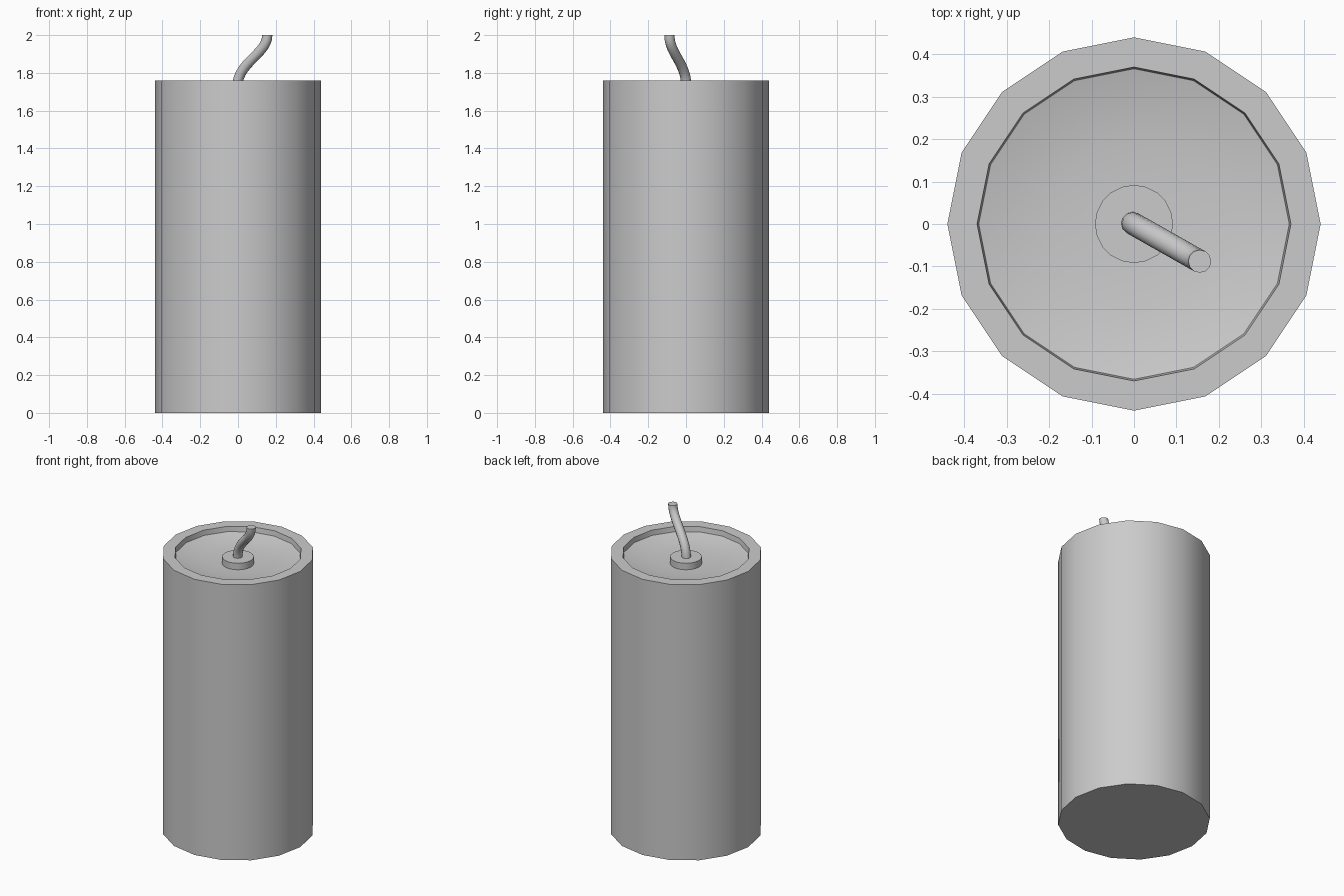
import bpy, bmesh, math

if "Cube" in bpy.data.objects:
    bpy.data.objects.remove(bpy.data.objects["Cube"])


def smooth(obj, degrees=40):
    bpy.ops.object.select_all(action='DESELECT')
    obj.select_set(True)
    bpy.context.view_layer.objects.active = obj
    bpy.ops.object.shade_smooth_by_angle(angle=math.radians(degrees))


def lathe(name, profile, sides):
    """Spin (radius, z) points around z; ends are capped."""
    bm = bmesh.new()
    rings = []
    for r, z in profile:
        rings.append([bm.verts.new((r * math.cos(2 * math.pi * i / sides),
                                    r * math.sin(2 * math.pi * i / sides), z))
                      for i in range(sides)])
    for a, b in zip(rings, rings[1:]):
        for i in range(sides):
            j = (i + 1) % sides
            bm.faces.new((a[i], a[j], b[j], b[i]))
    bm.faces.new(rings[0][::-1])
    bm.faces.new(rings[-1])
    mesh = bpy.data.meshes.new(name)
    bm.to_mesh(mesh)
    bm.free()
    obj = bpy.data.objects.new(name, mesh)
    bpy.context.collection.objects.link(obj)
    smooth(obj)
    return obj


# Wax body: straight wall, flat rim, short lip and shallow dished pool
lathe("wax_body", [(0.44, 0), (0.44, 1.76), (0.37, 1.76), (0.366, 1.728),
                   (0.30, 1.712), (0.20, 1.70), (0.09, 1.695)], 16)

# Small raised disc around the foot of the wick
lathe("wick_base", [(0.092, 1.685), (0.092, 1.737)], 20)

# Wick: S-bend tube leaning to the front right
curve = bpy.data.curves.new("wick", 'CURVE')
curve.dimensions = '3D'
curve.bevel_depth = 0.027
curve.bevel_resolution = 4
curve.resolution_u = 14
curve.use_fill_caps = True
spline = curve.splines.new('BEZIER')
spline.bezier_points.add(1)
ends = [((-0.004, 0.002, 1.725), 0.13), ((0.155, -0.088, 2.0), 0.10)]
for point, (co, reach) in zip(spline.bezier_points, ends):
    point.handle_left_type = point.handle_right_type = 'FREE'
    point.co = co
    point.handle_left = (co[0], co[1], co[2] - reach)
    point.handle_right = (co[0], co[1], co[2] + reach)
wick = bpy.data.objects.new("wick", curve)
bpy.context.collection.objects.link(wick)
bpy.ops.object.select_all(action='DESELECT')
wick.select_set(True)
bpy.context.view_layer.objects.active = wick
bpy.ops.object.convert(target='MESH')
bm = bmesh.new()
bm.from_mesh(wick.data)
bmesh.ops.remove_doubles(bm, verts=bm.verts[:], dist=0.0005)
bmesh.ops.recalc_face_normals(bm, faces=bm.faces[:])
bm.to_mesh(wick.data)
bm.free()
smooth(wick)
